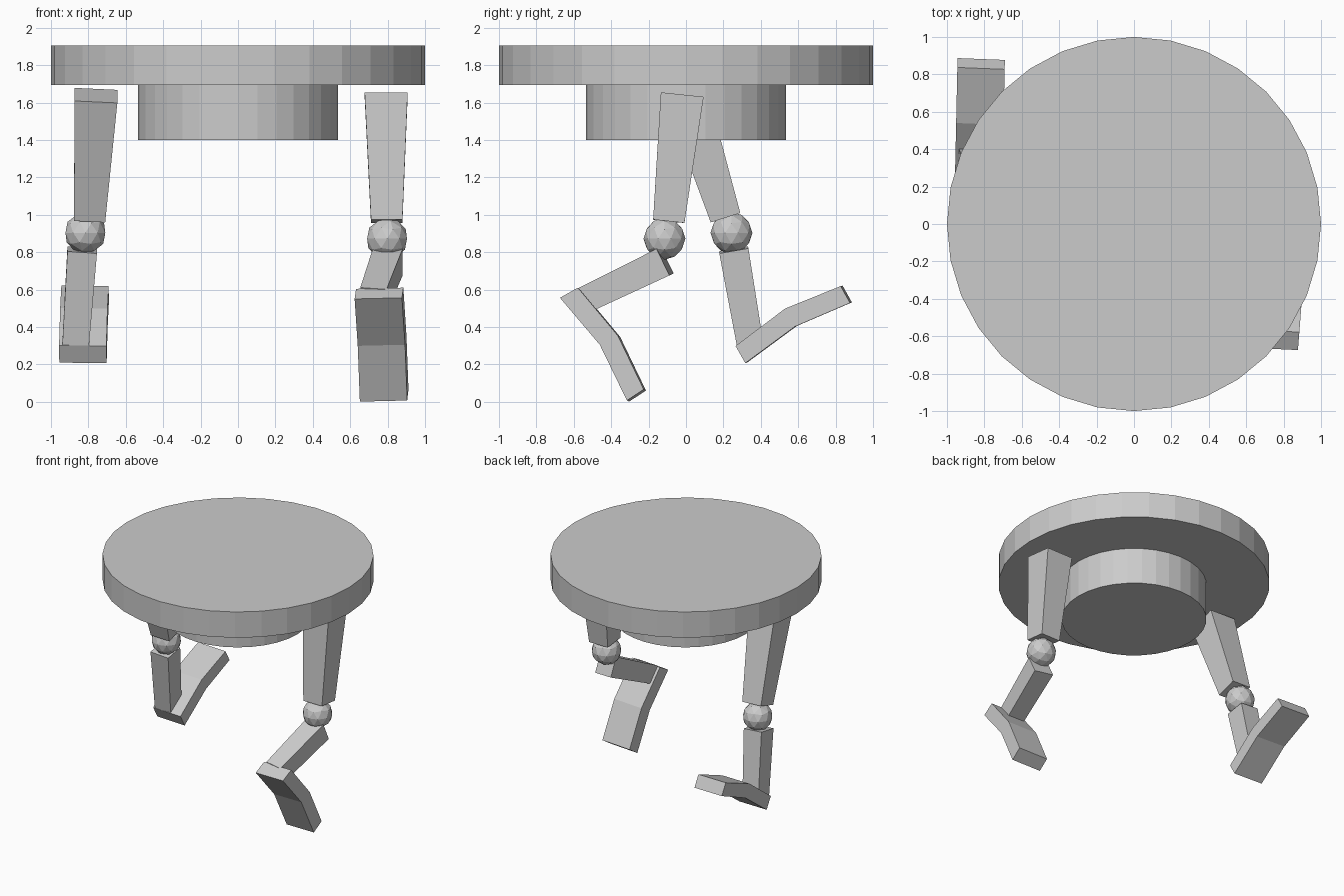
import bpy, bmesh
from mathutils import Vector

if "Cube" in bpy.data.objects:
    bpy.data.objects.remove(bpy.data.objects["Cube"])


def make_object(name, bm):
    bmesh.ops.recalc_face_normals(bm, faces=bm.faces)
    mesh = bpy.data.meshes.new(name)
    bm.to_mesh(mesh)
    bm.free()
    obj = bpy.data.objects.new(name, mesh)
    bpy.context.collection.objects.link(obj)
    return obj


def disc(name, radius, z0, z1):
    bpy.ops.mesh.primitive_cylinder_add(vertices=32, radius=radius, depth=z1 - z0,
                                        location=(0, 0, (z0 + z1) / 2))
    bpy.context.object.name = name


def loft(name, rings):
    """Closed solid through two rings of points."""
    bm = bmesh.new()
    a, b = [[bm.verts.new(p) for p in ring] for ring in rings]
    n = len(a)
    for i in range(n):
        j = (i + 1) % n
        bm.faces.new((a[i], a[j], b[j], b[i]))
    bm.faces.new(a)
    bm.faces.new(b)
    return make_object(name, bm)


def limb(name, start, end, w0, w1):
    """Tapered square bar with ends square to its axis."""
    start, end = Vector(start), Vector(end)
    axis = (end - start).normalized()
    side = Vector((1, 0, 0))
    side = (side - axis * side.dot(axis)).normalized()
    fwd = axis.cross(side)
    loft(name, [[c + (side * i + fwd * j) * w / 2
                 for i, j in ((-1, -1), (1, -1), (1, 1), (-1, 1))]
                for c, w in ((start, w0), (end, w1))])


def foot(name, profile, heel_x, toe_x, lateral):
    """Bent slab: side profile swept across the foot width."""
    lateral = Vector(lateral)
    ys = [p[0] for p in profile]
    heel_y, toe_y = profile[0][0], profile[3][0]
    mid = [Vector((heel_x + (toe_x - heel_x) * (y - heel_y) / (toe_y - heel_y), y, z))
           for y, z in profile]
    loft(name, [[p + lateral * s for p in mid] for s in (-0.5, 0.5)])


def knee(name, loc):
    bpy.ops.mesh.primitive_ico_sphere_add(subdivisions=2, radius=0.112, location=loc)
    bpy.context.object.name = name


# Round body: wide top plate over a smaller hub
disc("top_plate", 1.0, 1.695, 1.905)
disc("lower_hub", 0.535, 1.40, 1.695)

# Right leg, stepping back onto its toe
limb("right_thigh", (0.792, -0.02, 1.642), (0.795, -0.092, 0.965), 0.23, 0.168)
knee("right_knee", (0.797, -0.115, 0.872))
limb("right_shin", (0.802, -0.112, 0.752), (0.724, -0.548, 0.542), 0.158, 0.142)
foot("right_foot",
     [(-0.668, 0.553), (-0.572, 0.607), (-0.358, 0.35),
      (-0.22, 0.063), (-0.31, 0.004), (-0.455, 0.302)],
     0.75, 0.785, (0.253, -0.012, 0.006))

# Left leg, lifted with the foot raised
limb("left_thigh", (-0.76, 0.003, 1.638), (-0.793, 0.21, 0.988), 0.23, 0.166)
knee("left_knee", (-0.816, 0.243, 0.903))
limb("left_shin", (-0.833, 0.255, 0.812), (-0.868, 0.342, 0.312), 0.158, 0.142)
foot("left_foot",
     [(0.322, 0.208), (0.27, 0.30), (0.535, 0.50),
      (0.832, 0.62), (0.882, 0.53), (0.588, 0.404)],
     -0.829, -0.818, (0.253, -0.01, -0.003))
